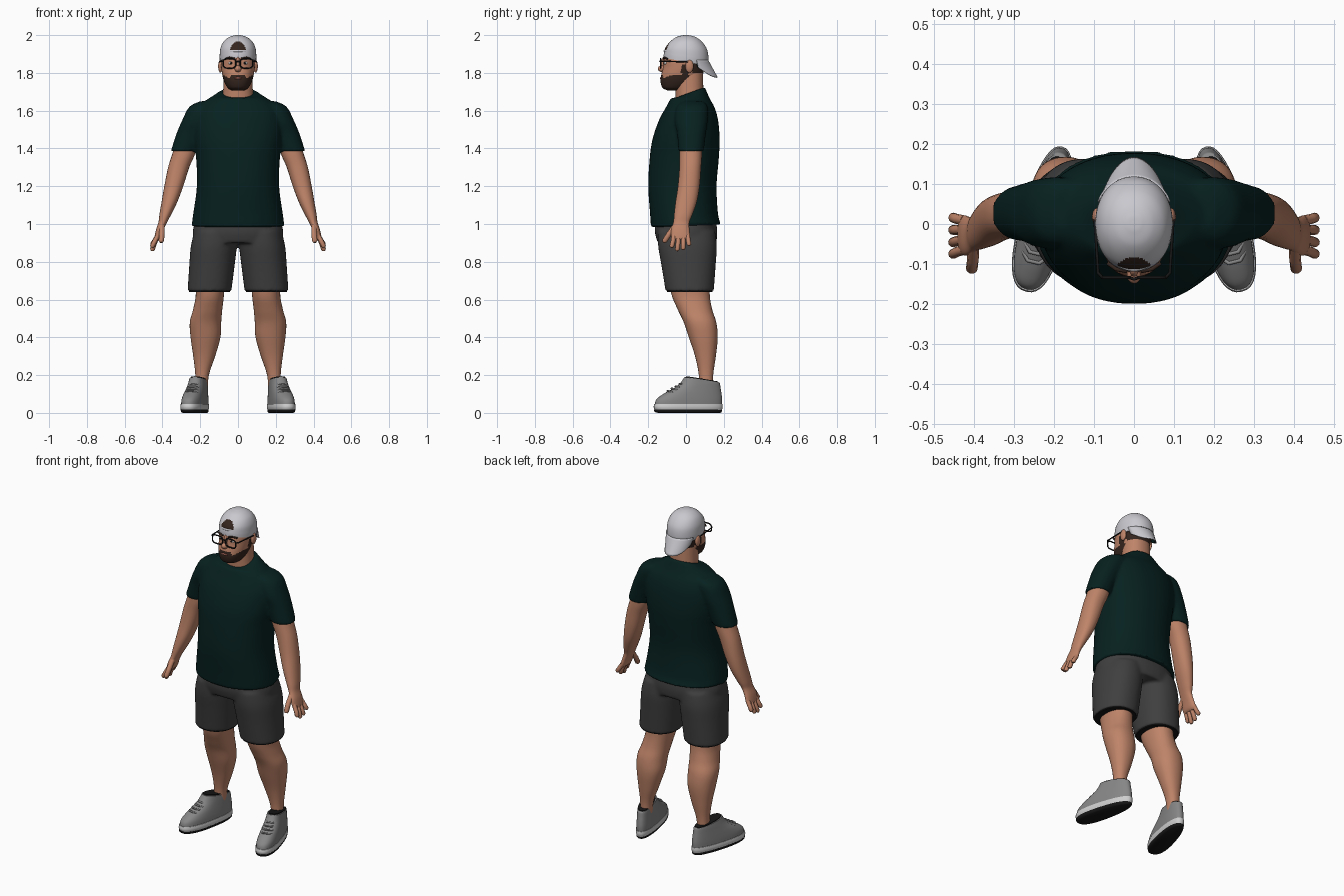
import bpy, bmesh, math
from mathutils import Vector

cube = bpy.data.objects.get("Cube")
if cube:
    bpy.data.objects.remove(cube, do_unlink=True)


def material(name, *rgb):
    mat = bpy.data.materials.new(name)
    mat.diffuse_color = (*rgb, 1)
    mat.use_nodes = True
    node = next(n for n in mat.node_tree.nodes if n.type == 'BSDF_PRINCIPLED')
    node.inputs["Base Color"].default_value = (*rgb, 1)
    node.inputs["Roughness"].default_value = .8
    return mat


SKIN = material("skin", .52, .23, .14)
GREEN = material("dark green cloth", .002, .015, .014)
SHORTS = material("charcoal cloth", .05, .05, .05)
CAP = material("pale grey cap", .58, .58, .62)
SHOE = material("grey shoe knit", .24, .24, .24)
WHITE = material("white", .62, .62, .62)
BLACK = material("black", .008, .008, .008)
HAIR = material("dark brown hair", .035, .018, .013)
LIP = material("lip", .36, .12, .09)


def select(*objs):
    bpy.ops.object.select_all(action='DESELECT')
    for o in objs:
        o.select_set(True)
    bpy.context.view_layer.objects.active = objs[0]


def finish(name, bm, mat, angle=50):
    bmesh.ops.recalc_face_normals(bm, faces=bm.faces)
    mesh = bpy.data.meshes.new(name)
    bm.to_mesh(mesh)
    bm.free()
    mesh.materials.append(mat)
    obj = bpy.data.objects.new(name, mesh)
    bpy.context.collection.objects.link(obj)
    select(obj)
    bpy.ops.object.shade_smooth_by_angle(angle=math.radians(angle))
    return obj


def loft(name, mat, rings, side=1, power=2.2, steps=5, segs=40, taper=0):
    """Skin rings of (z, x, half width, front y, back y, back lift)."""
    rings = [Vector(tuple(r) + (0,) * (6 - len(r))) for r in rings]
    ends = [rings[0]] + rings + [rings[-1]]
    dense = []
    for a, b, c, d in zip(ends, ends[1:], ends[2:], ends[3:]):
        for i in range(steps):
            t = i / steps
            dense.append(b + (c - a) * (t / 2) + (a * 2 - b * 5 + c * 4 - d) * (t * t / 2)
                         + (b * 3 - a - c * 3 + d) * (t ** 3 / 2))
    dense.append(rings[-1])
    bm = bmesh.new()
    loops = []
    for z, x, rx, front, back, lift in dense:
        loop = []
        for k in range(segs):
            a = math.tau * k / segs
            c, s = [math.copysign(abs(v) ** (2 / power), v) for v in (math.cos(a), math.sin(a))]
            px = x + rx * c * (1 - taper * s)
            py = (front + back) / 2 + (back - front) / 2 * s
            loop.append(bm.verts.new((side * px, py, z + lift * s)))
        loops.append(loop)
    for lo, hi in zip(loops, loops[1:]):
        for k in range(segs):
            n = (k + 1) % segs
            bm.faces.new((lo[k], lo[n], hi[n], hi[k]))
    bm.faces.new(loops[0])
    bm.faces.new(loops[-1])
    return finish(name, bm, mat)


def ball(name, mat, centre, size):
    bm = bmesh.new()
    bmesh.ops.create_uvsphere(bm, u_segments=20, v_segments=12, radius=1)
    for v in bm.verts:
        v.co = Vector(centre) + Vector(a * b for a, b in zip(v.co, size))
    return finish(name, bm, mat, 180)


def tube(name, mat, points, radius, cyclic=False, tips=1):
    """Round tube through points; tips scales the radius of the last point."""
    curve = bpy.data.curves.new(name, 'CURVE')
    curve.dimensions = '3D'
    curve.bevel_depth = radius
    curve.bevel_resolution = 3
    curve.use_fill_caps = True
    line = curve.splines.new('POLY')
    line.points.add(len(points) - 1)
    for p, co in zip(line.points, points):
        p.co = (*co, 1)
    line.points[-1].radius = tips
    line.use_cyclic_u = cyclic
    curve.materials.append(mat)
    obj = bpy.data.objects.new(name, curve)
    bpy.context.collection.objects.link(obj)
    select(obj)
    bpy.ops.object.convert(target='MESH')
    bpy.ops.object.shade_smooth_by_angle(angle=math.radians(60))
    return bpy.context.object


def fuse(name, *parts):
    """Blend overlapping cloth volumes into one garment."""
    select(*parts)
    bpy.ops.object.join()
    obj = bpy.context.object
    obj.name = name
    remesh = obj.modifiers.new("blend", 'REMESH')
    remesh.mode = 'VOXEL'
    remesh.voxel_size = .009
    remesh.use_smooth_shade = True
    relax = obj.modifiers.new("relax", 'SMOOTH')
    relax.iterations = 5


def paint(obj, mat, rule):
    obj.data.materials.append(mat)
    index = len(obj.data.materials) - 1
    for face in obj.data.polygons:
        if rule(face.center):
            face.material_index = index


# T-shirt
sleeve = [(1.65, .15, .05, -.02, .09), (1.62, .18, .078, -.05, .115), (1.55, .217, .078, -.06, .115),
          (1.48, .25, .075, -.047, .105), (1.385, .287, .069, -.04, .094)]
torso = loft("torso", GREEN, [
    (.99, 0, .246, -.186, .186, .008), (1.05, 0, .238, -.19, .17), (1.2, 0, .218, -.2, .162),
    (1.35, 0, .222, -.192, .174), (1.45, 0, .235, -.177, .178), (1.55, 0, .235, -.143, .17),
    (1.62, 0, .21, -.105, .15), (1.665, 0, .155, -.08, .125), (1.695, 0, .1, -.064, .1, .03)])
fuse("tshirt", torso, *[loft("sleeve", GREEN, sleeve, s) for s in (1, -1)])

# Shorts with dark lining at the leg openings
hips = loft("hips", SHORTS, [(1.04, 0, .22, -.16, .155), (.96, 0, .24, -.165, .166), (.9, 0, .235, -.15, .16)])
short_leg = [(.96, .115, .115, -.15, .155), (.88, .128, .122, -.147, .163), (.78, .138, .12, -.13, .157),
             (.645, .151, .116, -.108, .147)]
fuse("shorts", hips, *[loft("short_leg", SHORTS, short_leg, s) for s in (1, -1)])

# Limbs
leg = [(.8, .15, .085, -.1, .13), (.64, .148, .075, -.08, .125), (.55, .16, .077, -.045, .138),
       (.48, .172, .083, -.012, .16), (.4, .172, .079, .015, .168), (.3, .179, .058, .048, .158),
       (.2, .19, .036, .068, .144), (.1, .195, .033, .07, .142)]
arm = [(1.5, .255, .055, -.03, .085), (1.38, .285, .06, -.034, .085), (1.3, .314, .056, -.035, .08),
       (1.2, .34, .05, -.043, .072), (1.12, .362, .042, -.055, .058), (1.05, .385, .031, -.063, .034),
       (1.01, .398, .023, -.067, .018), (.97, .414, .02, -.078, .018), (.93, .426, .016, -.078, .022),
       (.918, .43, .01, -.07, .015)]
# Finger rows: base y, tip y, tip z
fingers = [(-.064, -.075, .875), (-.039, -.046, .857), (-.014, -.015, .863), (.009, .016, .885)]

# Shoe sections, heel to +y before turning out
upper = [(.035, 0, .054, -.182, .182), (.07, 0, .053, -.174, .184), (.1, 0, .05, -.135, .181),
         (.13, 0, .046, -.08, .176), (.155, 0, .043, -.045, .172), (.175, 0, .04, -.02, .168, -.014)]
midsole = [(.012, 0, .054, -.18, .182), (.03, 0, .058, -.187, .187), (.048, 0, .056, -.184, .186)]
outsole = [(0, 0, .048, -.165, .175), (.006, 0, .054, -.182, .182), (.018, 0, .056, -.186, .183)]
collar = [(.17, 0, .035, -.014, .162, -.014), (.18, 0, .036, -.012, .16, -.014)]

for s, label in ((1, "left"), (-1, "right")):
    loft(label + "_leg", SKIN, leg, s)
    loft(label + "_arm", SKIN, arm, s)
    loft(label + "_shorts_lining", BLACK, [(.641, .151, .108, -.1, .139), (.647, .151, .108, -.1, .139)], s)
    for i, (base, tip, z) in enumerate(fingers):
        middle = ((.43 + .455) / 2, (base + tip) / 2, (.935 + z) / 2)
        tube(f"{label}_finger_{i}", SKIN, [(s * x, y, h) for x, y, h in (
            (.424, base, .94), middle, (.453, tip, z + .008), (.455, tip, z))], .0125, tips=.5)
    tube(label + "_thumb", SKIN, [(s * .402, -.05, 1.0), (s * .403, -.088, .95), (s * .406, -.112, .912),
                                  (s * .407, -.117, .902)], .0145, tips=.5)
    shoe = [loft(label + "_shoe_upper", SHOE, upper, power=2.4, taper=.14),
            loft(label + "_midsole", WHITE, midsole, power=2.4, taper=.14),
            loft(label + "_outsole", BLACK, outsole, power=2.4, taper=.14),
            loft(label + "_shoe_collar", BLACK, collar, power=2.4)]
    for i in range(5):
        y, z = -.112 + i * .022, .113 + i * .0125
        shoe.append(tube(f"{label}_lace_{i}", WHITE if i == 4 else SHOE, [
            (-.032, y + .022, z - .004), (-.015, y + .002, z + .003), (.015, y + .002, z + .003),
            (.032, y + .022, z - .004)], .005))
    for part in shoe:
        part.location = (s * .225, .012, 0)
        part.rotation_euler.z = s * math.radians(14)

# Neck and head, with beard and back hair as face regions
loft("neck", SKIN, [(1.58, 0, .095, -.05, .09), (1.68, 0, .08, -.055, .092), (1.8, 0, .076, -.06, .09)])
head = loft("head", SKIN, [
    (1.708, 0, .035, -.1, -.02), (1.722, 0, .056, -.125, .01), (1.755, 0, .074, -.135, .06),
    (1.79, 0, .083, -.131, .088), (1.83, 0, .089, -.121, .098), (1.87, 0, .09, -.117, .1),
    (1.92, 0, .085, -.1, .1), (1.97, 0, .05, -.06, .06)], steps=8, segs=72)
paint(head, HAIR, lambda c: c.y < .015 and c.z < 1.772 + .6 * max(0, abs(c.x) - .05)
      + (.018 if abs(c.x) < .04 else 0) + (.05 if c.y > -.025 else 0))
paint(head, HAIR, lambda c: c.y > .03 and c.z > 1.8)
ball("nose", SKIN, (0, -.126, 1.822), (.018, .023, .018))
ball("nose_bridge", SKIN, (0, -.116, 1.85), (.011, .016, .035))
ball("lower_lip", LIP, (0, -.131, 1.772), (.022, .008, .006))

# Face details and glasses
for s, label in ((1, "left"), (-1, "right")):
    ball(label + "_ear", SKIN, (s * .093, .018, 1.835), (.012, .022, .034))
    ball(label + "_eye", WHITE, (s * .037, -.107, 1.852), (.014, .01, .008))
    ball(label + "_pupil", BLACK, (s * .037, -.114, 1.852), (.006, .005, .006))
    tube(label + "_eyebrow", HAIR, [(s * .018, -.118, 1.876), (s * .045, -.113, 1.881), (s * .066, -.098, 1.874)], .005)
    rim = []
    for k in range(28):
        c, n = math.cos(math.tau * k / 28), math.sin(math.tau * k / 28)
        rim.append((s * .045 + math.copysign(abs(c) ** .6, c) * .034, -.134,
                    1.85 + math.copysign(abs(n) ** .6, n) * .025))
    tube(label + "_glasses_rim", BLACK, rim, .0038, cyclic=True)
    tube(label + "_glasses_temple", BLACK, [(s * .079, -.134, 1.862), (s * .09, -.122, 1.862),
                                            (s * .098, .01, 1.858), (s * .096, .03, 1.84)], .0038)
tube("glasses_bridge", BLACK, [(-.012, -.134, 1.858), (0, -.138, 1.861), (.012, -.134, 1.858)], .0038)

# Backwards cap: crown with front opening, strap and rear bill
crown = loft("cap_crown", CAP, [
    (1.858, 0, .096, -.119, .113, -.022), (1.89, 0, .097, -.117, .119, -.014), (1.93, 0, .093, -.108, .111, -.005),
    (1.965, 0, .077, -.084, .085), (1.988, 0, .05, -.054, .054), (1.998, 0, .022, -.022, .024),
    (2.0, 0, .004, -.004, .005)], steps=9, segs=110, power=2.1)
paint(crown, HAIR, lambda c: c.y < -.03 and c.z > 1.922 and (c.x / .04) ** 2 + ((c.z - 1.922) / .044) ** 2 < 1)
tube("cap_strap", CAP, [(x * .01, -.113 + .00085 * x * x, 1.916) for x in range(-4, 5)], .006)


def bill(name, mat, inset):
    bm = bmesh.new()
    rows = []
    for j in range(9):
        v = j / 8
        row = []
        for i in range(25):
            u = i / 12 - 1
            x = (.092 - inset) * u * (1 - .12 * v)
            y = .028 + .09 * math.sqrt(1 - .9 * u * u) + .05 * v * (1 - .8 * u * u) - inset
            row.append(bm.verts.new((x, y, 1.868 - (.092 - inset) * v * (1 - .55 * u ** 4))))
        rows.append(row)
    for a, b in zip(rows, rows[1:]):
        for i in range(24):
            bm.faces.new((a[i], a[i + 1], b[i + 1], b[i]))
    obj = finish(name, bm, mat)
    obj.modifiers.new("thickness", 'SOLIDIFY').thickness = .004


bill("cap_bill", CAP, 0)
bill("cap_bill_lining", GREEN, .005)
